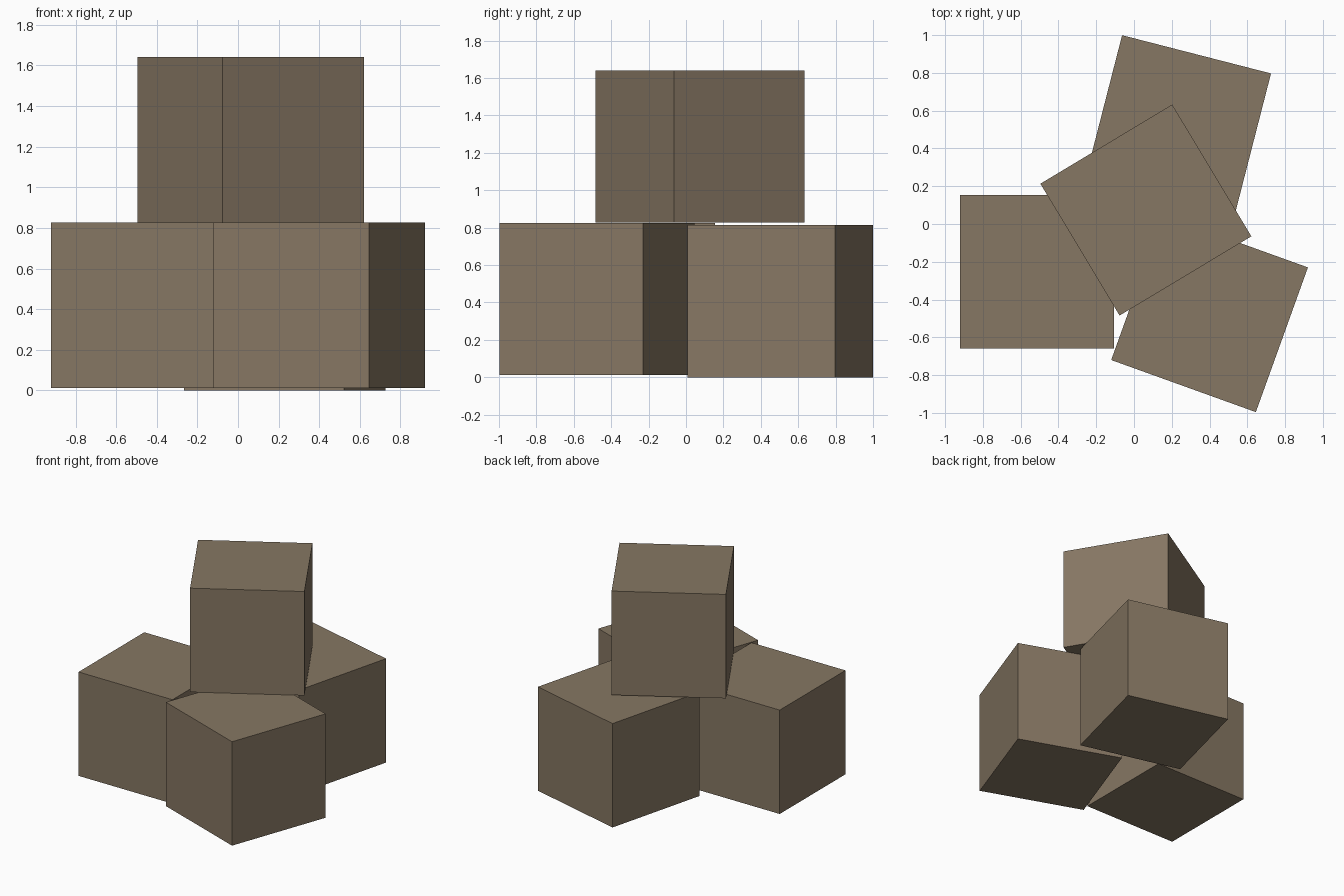
import bpy, math

if "Cube" in bpy.data.objects:
    bpy.data.objects.remove(bpy.data.objects["Cube"])

SIZE = 0.814

# single drab brown used on every block
brown = bpy.data.materials.new("drab_brown")
brown.diffuse_color = (0.24, 0.185, 0.125, 1)
brown.use_nodes = True
brown.node_tree.nodes["Principled BSDF"].inputs["Base Color"].default_value = brown.diffuse_color


def crate(name, x, y, base, turn):
    """Cube standing at height base, turned about z by degrees."""
    bpy.ops.mesh.primitive_cube_add(size=SIZE, location=(x, y, base + SIZE / 2),
                                    rotation=(0, 0, math.radians(turn)))
    ob = bpy.context.object
    ob.name = name
    ob.data.materials.append(brown)
    return ob


# three blocks on the ground, one stacked on top
crate("left_block", -0.513, -0.253, 0.012, 0)
crate("front_right_block", 0.400, -0.475, 0.012, -19.8)
crate("back_block", 0.230, 0.504, 0.0, -14.4)
crate("top_block", 0.063, 0.074, 0.827, 31.0)
